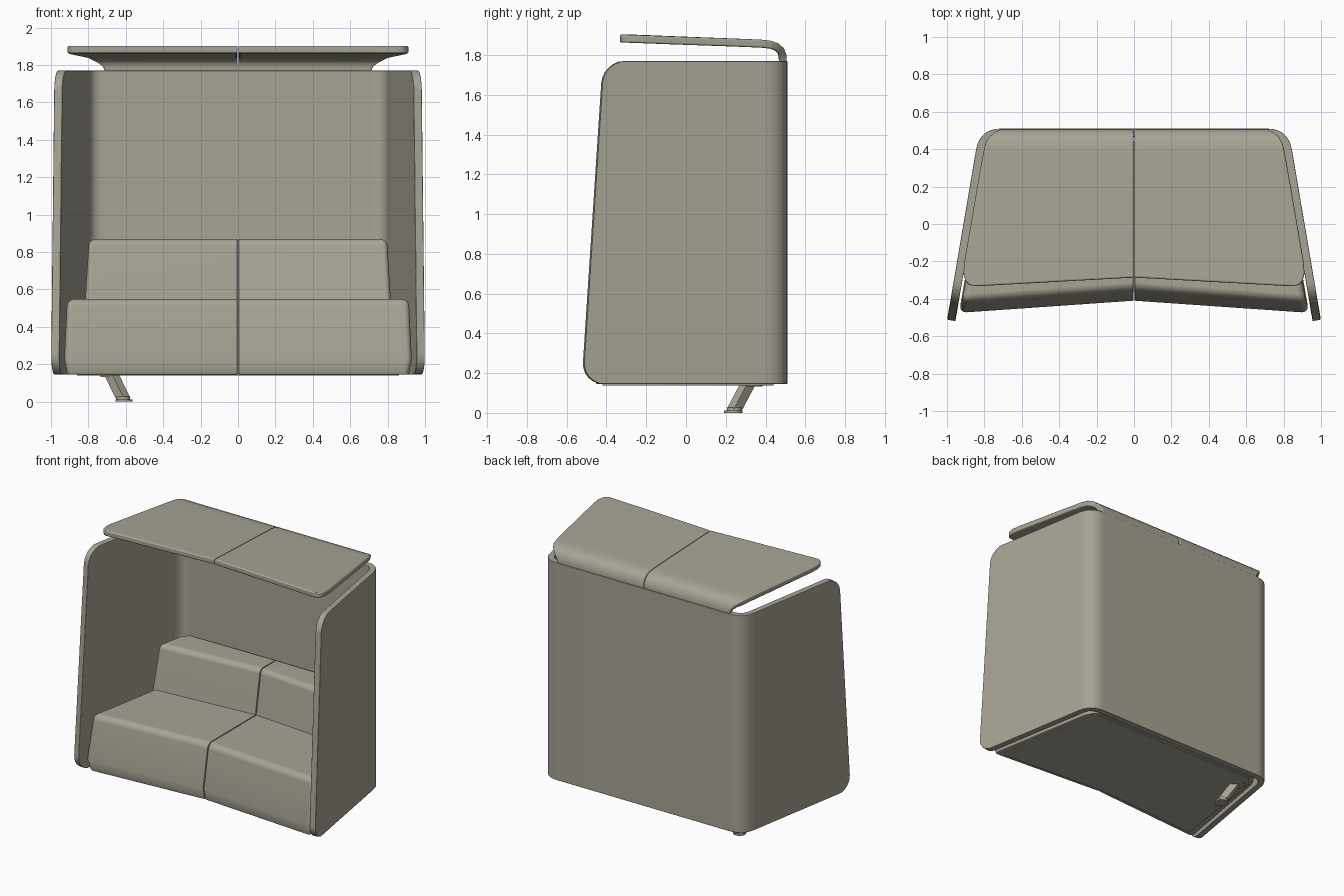
import bpy, bmesh, math
from mathutils import Vector

if "Cube" in bpy.data.objects:
    bpy.data.objects.remove(bpy.data.objects["Cube"], do_unlink=True)

FABRIC = (0.39, 0.37, 0.30, 1.0)
fabric = bpy.data.materials.new("warm_grey_fabric")
fabric.use_nodes = True
fabric.diffuse_color = FABRIC
bsdf = next(n for n in fabric.node_tree.nodes if n.type == 'BSDF_PRINCIPLED')
bsdf.inputs["Base Color"].default_value = FABRIC


def finish(name, bm):
    """Turn a bmesh into a smooth-shaded object."""
    mesh = bpy.data.meshes.new(name)
    bm.to_mesh(mesh)
    bm.free()
    ob = bpy.data.objects.new(name, mesh)
    bpy.context.collection.objects.link(ob)
    mesh.materials.append(fabric)
    bpy.ops.object.select_all(action='DESELECT')
    ob.select_set(True)
    bpy.context.view_layer.objects.active = ob
    bpy.ops.object.shade_smooth_by_angle(angle=math.radians(40))
    return ob


def mirror(ob, merge):
    mod = ob.modifiers.new("mirror", 'MIRROR')
    mod.use_mirror_merge = merge


def thicken(ob, thickness, rounding):
    mod = ob.modifiers.new("thickness", 'SOLIDIFY')
    mod.thickness = thickness
    mod.offset = -1
    mod = ob.modifiers.new("rounding", 'BEVEL')
    mod.width = rounding
    mod.segments = 4
    mod.limit_method = 'ANGLE'
    mod.angle_limit = math.radians(50)


def weight_normals(ob):
    mod = ob.modifiers.new("normals", 'WEIGHTED_NORMAL')
    mod.keep_sharp = True


def sheet(name, columns):
    """Quad sheet through columns of points, facing outward."""
    bm = bmesh.new()
    grid = [[bm.verts.new(p) for p in col] for col in columns]
    for a, b in zip(grid, grid[1:]):
        for j in range(len(a) - 1):
            bm.faces.new((a[j], a[j + 1], b[j + 1], b[j]))
    return finish(name, bm)


def loft(rings):
    """Closed solid through stacked rings."""
    bm = bmesh.new()
    loops = [[bm.verts.new(p) for p in ring] for ring in rings]
    n = len(loops[0])
    for a, b in zip(loops, loops[1:]):
        for i in range(n):
            bm.faces.new((a[i], a[(i + 1) % n], b[(i + 1) % n], b[i]))
    bm.faces.new(loops[0][::-1])
    bm.faces.new(loops[-1])
    bmesh.ops.recalc_face_normals(bm, faces=bm.faces)
    return bm


SEAM = 0.002


def cushion(name, rings, radius):
    """Half cushion: wide rounding outside, tight rounding at the seam."""
    bm = loft(rings)
    low = min(v.co.z for v in bm.verts)

    def on_seam(e):
        return all(v.co.x < SEAM + 0.001 for v in e.verts)

    def at_bottom(e):
        return all(v.co.z < low + 0.001 for v in e.verts)

    def folded(e):
        return e.calc_face_angle(0) > math.radians(30)

    wide = [e for e in bm.edges if folded(e) and not on_seam(e) and not at_bottom(e)]
    bmesh.ops.bevel(bm, geom=wide, offset=radius, segments=5, profile=0.5,
                    affect='EDGES', clamp_overlap=True)
    tight = [e for e in bm.edges if folded(e) and (on_seam(e) or at_bottom(e))]
    bmesh.ops.bevel(bm, geom=tight, offset=0.007, segments=2, profile=0.5,
                    affect='EDGES', clamp_overlap=True)
    ob = finish(name, bm)
    mirror(ob, False)
    weight_normals(ob)


# Wraparound screen with rounded front corners
BOTTOM, TOP, R = 0.145, 1.77, 0.11
steps = [R * (1 - math.cos(math.radians(a))) for a in range(0, 91, 15)]
levels = [BOTTOM + s for s in steps] + [TOP - s for s in reversed(steps)]


def front_y(z):
    d = min(z - BOTTOM, TOP - z, R)
    return -0.515 + 0.095 * (z - 0.2) / 1.45 + R - math.sqrt(R * R - (R - d) ** 2)


start, bend, end = Vector((0.71, 0.51)), Vector((0.825, 0.51)), Vector((0.845, 0.395))
plan = [Vector((0, 0.51)), Vector((0.36, 0.51))]
for i in range(9):
    t = i / 8
    plan.append(start * (1 - t) ** 2 + bend * 2 * t * (1 - t) + end * t * t)
columns = [[(p.x, p.y, z) for z in levels] for p in plan]
for k in range(1, 7):
    col = []
    for z in levels:
        y = end.y + (front_y(z) - end.y) * k / 6
        col.append((end.x + (end.y - y) * 0.17, y, z))
    columns.append(col)
screen = sheet("screen", columns)
mirror(screen, True)
thicken(screen, 0.045, 0.018)
weight_normals(screen)

# Canopy: back neck bending forward into a flared roof (y, z, half width)
profile = [(0.507, 1.765, 0.71), (0.505, 1.80, 0.722), (0.492, 1.835, 0.75),
           (0.465, 1.858, 0.777), (0.43, 1.871, 0.795), (0.38, 1.877, 0.806),
           (0.2, 1.884, 0.838), (0, 1.891, 0.872), (-0.19, 1.898, 0.905),
           (-0.26, 1.901, 0.912), (-0.3, 1.902, 0.903), (-0.325, 1.903, 0.883),
           (-0.336, 1.903, 0.845)]
columns = []
for i in range(7):
    col = []
    for y, z, w in profile:
        x = SEAM + (w - SEAM) * i / 6
        lead = max(0, (0.39 - y) / 0.73)
        col.append((x, y + 0.05 * (1 - x / 0.9) * lead, z))
    columns.append(col)
canopy = sheet("canopy", columns)
thicken(canopy, 0.04, 0.01)
mirror(canopy, False)
weight_normals(canopy)


# Seat and backrest cushions, each half kinked toward the middle
def seat_ring(z, back, side):
    return [(SEAM, -0.41 + back, z), (0.935 - side, -0.475 + back, z),
            (0.785 - side, 0.40, z), (0.72, 0.46, z), (SEAM, 0.466, z)]


cushion("seat", [seat_ring(0.145, 0.02, 0.015), seat_ring(0.23, 0, 0),
                 seat_ring(0.55, 0.06, 0.015)], 0.05)


def back_ring(z, lean, side):
    return [(SEAM, 0.20 + lean, z), (0.825 - side, 0.135 + lean, z),
            (0.785 - side, 0.40, z), (0.72, 0.46, z), (SEAM, 0.466, z)]


cushion("backrest", [back_ring(0.5, 0, 0), back_ring(0.87, 0.065, 0.022)], 0.035)

# Thin panel under the seat
under = [(0.86, -0.42), (0.75, 0.37), (0.69, 0.44)]
outline = [(0, -0.36)] + under + [(-x, y) for x, y in reversed(under)]
finish("base_panel", loft([[(x, y, z) for x, y in outline] for z in (0.139, 0.15)]))


# Slanted leg with mounting plate and stepped foot
def disc(name, x, y, z, radius, height):
    bm = bmesh.new()
    bmesh.ops.create_cone(bm, cap_ends=True, segments=24, radius1=radius,
                          radius2=radius, depth=height)
    bmesh.ops.translate(bm, verts=bm.verts, vec=(x, y, z + height / 2))
    finish(name, bm)


def leg_ring(x, y, z):
    along, across = Vector((0.022, -0.022, 0)), Vector((0.018, 0.018, 0))
    c = Vector((x, y, z))
    return [c + along + across, c - along + across, c - along - across, c + along - across]


finish("leg", loft([leg_ring(-0.615, 0.245, 0.02), leg_ring(-0.675, 0.31, 0.142)]))
disc("leg_mount", -0.685, 0.335, 0.132, 0.05, 0.012)
disc("foot_pad", -0.61, 0.238, 0, 0.046, 0.012)
disc("foot_cap", -0.615, 0.243, 0.012, 0.038, 0.016)
